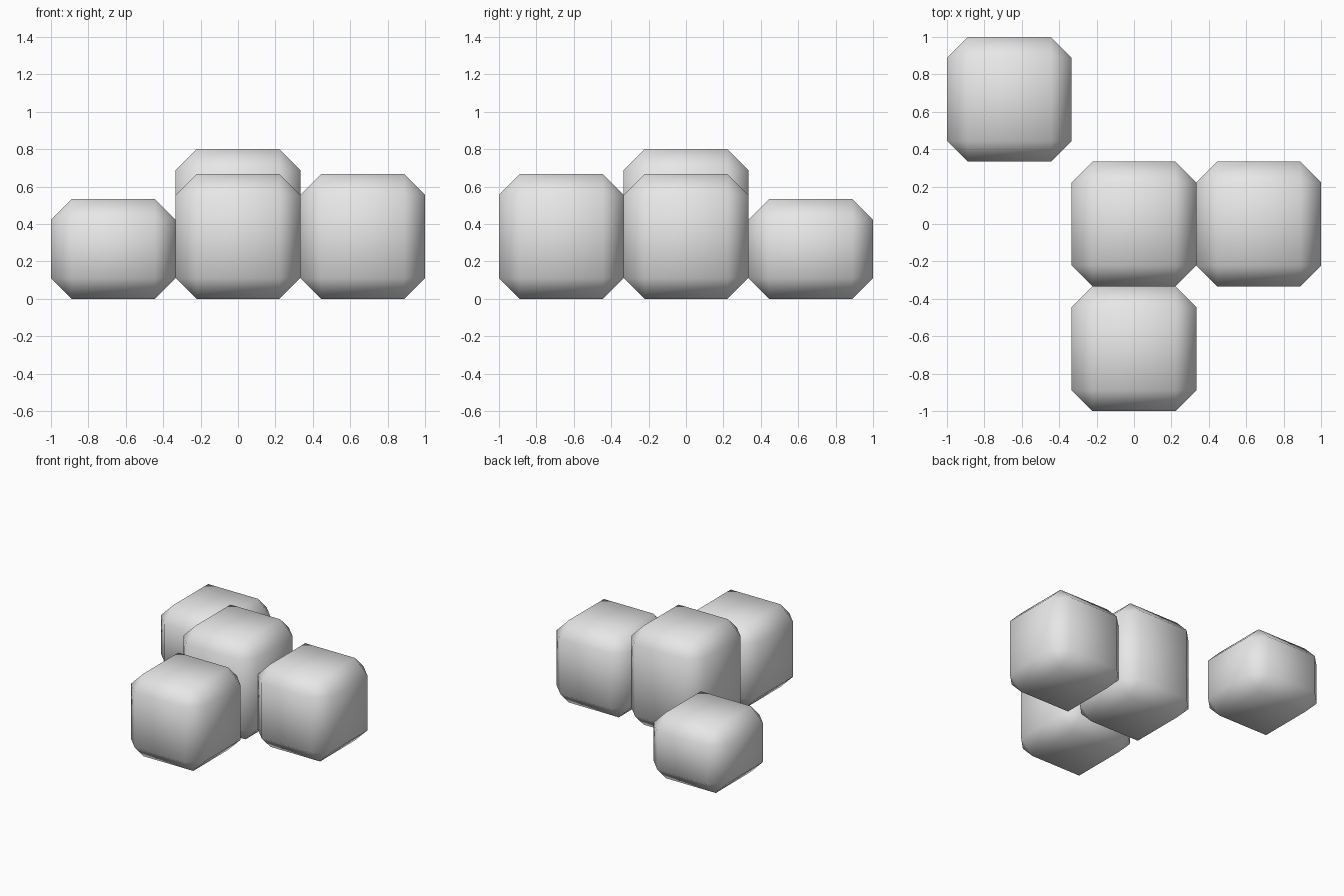
import bpy, bmesh
from mathutils import Matrix, Vector

if "Cube" in bpy.data.objects:
    bpy.data.objects.remove(bpy.data.objects["Cube"])

SIDE = 2 / 3        # footprint of each block
BEVEL = SIDE / 6    # single-step chamfer

grey = bpy.data.materials.new("light_grey")
grey.diffuse_color = (0.8, 0.8, 0.8, 1)
grey.use_nodes = True
grey.node_tree.nodes["Principled BSDF"].inputs["Base Color"].default_value = grey.diffuse_color


def block(name, col, row, height):
    """Chamfered, smooth-shaded block standing on the floor in a grid cell."""
    bm = bmesh.new()
    size = Matrix.Diagonal((SIDE, SIDE, height, 1))
    centre = Matrix.Translation(Vector((col * SIDE, row * SIDE, height / 2)))
    bmesh.ops.create_cube(bm, size=1, matrix=centre @ size)
    bmesh.ops.bevel(bm, geom=bm.edges[:], offset=BEVEL, offset_type='OFFSET',
                    segments=1, affect='EDGES')
    for f in bm.faces:
        f.smooth = True
    mesh = bpy.data.meshes.new(name)
    bm.to_mesh(mesh)
    bm.free()
    mesh.materials.append(grey)
    bpy.context.collection.objects.link(bpy.data.objects.new(name, mesh))


# Tall middle block, its two neighbours, and the low detached one
block("centre_block", 0, 0, 0.8)
block("right_block", 1, 0, SIDE)
block("front_block", 0, -1, SIDE)
block("back_left_block", -1, 1, 0.533)
